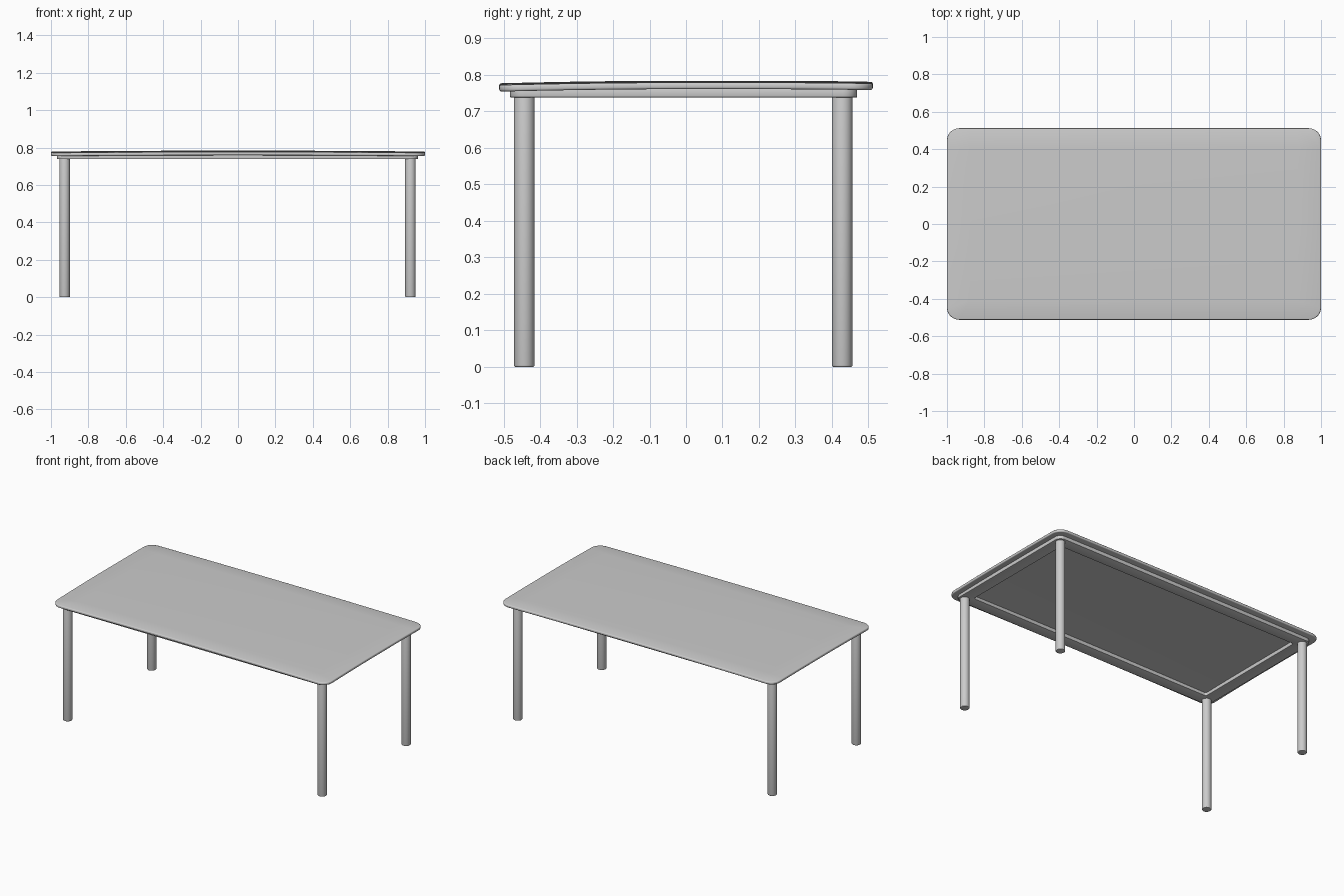
import bpy, bmesh, math

if "Cube" in bpy.data.objects:
    bpy.data.objects.remove(bpy.data.objects["Cube"])


def rounded_rect(x0, x1, y0, y1, r, n=8):
    pts = []
    for cx, cy, a0 in ((x1 - r, y1 - r, 0), (x0 + r, y1 - r, 90),
                       (x0 + r, y0 + r, 180), (x1 - r, y0 + r, 270)):
        for i in range(n + 1):
            a = math.radians(a0 + 90 * i / n)
            pts.append((cx + r * math.cos(a), cy + r * math.sin(a)))
    return pts


def finish(bm, name, bevel=0.0, segments=3):
    bmesh.ops.recalc_face_normals(bm, faces=bm.faces[:])
    if bevel:
        sharp = [e for e in bm.edges if len(e.link_faces) == 2
                 and e.calc_face_angle() > math.radians(60)]
        bmesh.ops.bevel(bm, geom=sharp, offset=bevel, segments=segments,
                        profile=0.5, affect='EDGES')
    me = bpy.data.meshes.new(name)
    ob = bpy.data.objects.new(name, me)
    bpy.context.collection.objects.link(ob)
    return bm, me, ob


def write(bm, me, ob):
    bm.to_mesh(me)
    bm.free()
    bpy.ops.object.select_all(action='DESELECT')
    bpy.context.view_layer.objects.active = ob
    ob.select_set(True)
    bpy.ops.object.shade_smooth_by_angle(angle=math.radians(35))


# Table top: thin rounded slab, very slightly crowned
def sag(x, y):
    dy = 0.007 * (y / 0.512) ** 2 if y < 0 else 0.003 * (y / 0.512) ** 4
    return -dy - 0.005 * x * x


bm = bmesh.new()
face = bm.faces.new([bm.verts.new((x, y, 0.766))
                     for x, y in rounded_rect(-1, 1, -0.512, 0.512, 0.065)])
ext = bmesh.ops.extrude_face_region(bm, geom=[face])
bmesh.ops.translate(bm, vec=(0, 0, 0.018),
                    verts=[v for v in ext['geom'] if isinstance(v, bmesh.types.BMVert)])
bm, me, ob = finish(bm, "table_top", 0.006)
for axis, half, count in ((0, 1.0, 16), (1, 0.512, 10)):
    for i in range(1, count):
        co, no = [0, 0, 0], [0, 0, 0]
        co[axis], no[axis] = half * (2 * i / count - 1), 1
        bmesh.ops.bisect_plane(bm, geom=bm.verts[:] + bm.edges[:] + bm.faces[:],
                               plane_co=co, plane_no=no)
for v in bm.verts:
    v.co.z += sag(v.co.x, v.co.y)
write(bm, me, ob)

# Apron: rectangular frame of rails under the top
W = 0.078
X0, X1, Y0, Y1 = -0.967, 0.962, -0.482, 0.469
outer = rounded_rect(X0, X1, Y0, Y1, 0.04)
inner = rounded_rect(X0 + W, X1 - W, Y0 + W, Y1 - W, 0.012)
bm = bmesh.new()
loops = [[bm.verts.new((x, y, z)) for x, y in ring]
         for ring, z in ((outer, 0.738), (outer, 0.763), (inner, 0.763), (inner, 0.738))]
n = len(outer)
for k in range(4):
    a, b = loops[k], loops[(k + 1) % 4]
    for i in range(n):
        j = (i + 1) % n
        bm.faces.new((a[i], a[j], b[j], b[i]))
write(*finish(bm, "apron_frame", 0.003, 2))

# Legs: round posts with softened feet
for side, x in (("left", -0.927), ("right", 0.922)):
    for end, y in (("front", -0.443), ("back", 0.428)):
        bm = bmesh.new()
        bmesh.ops.create_cone(bm, cap_ends=True, segments=32, radius1=0.028,
                              radius2=0.028, depth=0.745)
        bmesh.ops.translate(bm, vec=(x, y, 0.3725), verts=bm.verts[:])
        write(*finish(bm, f"{end}_{side}_leg", 0.004))
